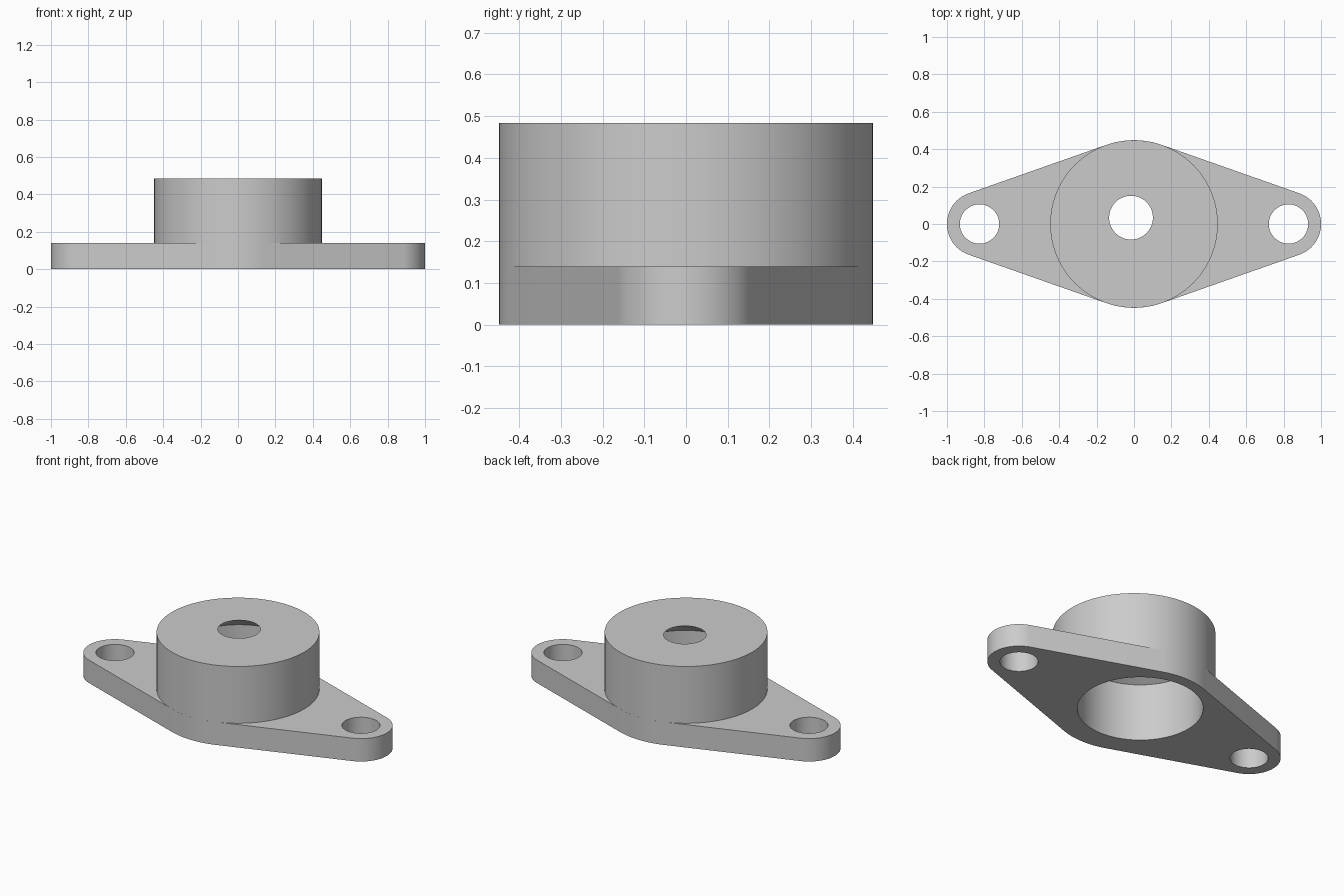
import bpy
import bmesh
from math import cos, sin, pi, acos, radians

cube = bpy.data.objects.get("Cube")
if cube:
    bpy.data.objects.remove(cube, do_unlink=True)

SEGMENTS = 96
FLANGE_TOP, BOSS_TOP, BORE_TOP = 0.139, 0.484, 0.35
BOSS_R, EAR_R, EAR_X, BOLT_R = 0.448, 0.174, 0.826, 0.105
BORE_R, OUTLET_R = 0.346, 0.117
BORE_X, BORE_Y = -0.016, 0.034      # the bore is slightly off centre

grey = bpy.data.materials.new("plain_grey")
grey.use_nodes = True
grey.diffuse_color = (0.6, 0.6, 0.6, 1)
grey.node_tree.nodes["Principled BSDF"].inputs["Base Color"].default_value = grey.diffuse_color


def arc(cx, cy, r, start, end, steps):
    """Points along an arc, both ends included."""
    angles = [start + (end - start) * i / steps for i in range(steps + 1)]
    return [(cx + r * cos(a), cy + r * sin(a)) for a in angles]


def circle(cx, cy, r):
    return arc(cx, cy, r, 0, 2 * pi, SEGMENTS)[:-1]


def finish(bm, name):
    bmesh.ops.recalc_face_normals(bm, faces=bm.faces[:])
    mesh = bpy.data.meshes.new(name)
    bm.to_mesh(mesh)
    bm.free()
    mesh.materials.append(grey)
    obj = bpy.data.objects.new(name, mesh)
    bpy.context.collection.objects.link(obj)
    bpy.ops.object.select_all(action='DESELECT')
    obj.select_set(True)
    bpy.context.view_layer.objects.active = obj
    bpy.ops.object.shade_smooth_by_angle(angle=radians(20))


# Flange: tangent outline around the boss and both ears, with three holes
t = acos((BOSS_R - EAR_R) / EAR_X)
outline = (arc(EAR_X, 0, EAR_R, -t, t, 40)
           + arc(0, 0, BOSS_R, t, pi - t, 24)
           + arc(-EAR_X, 0, EAR_R, pi - t, pi + t, 40)
           + arc(0, 0, BOSS_R, pi + t, 2 * pi - t, 24))
loops = [outline, circle(BORE_X, BORE_Y, BORE_R)]
loops += [circle(side * EAR_X, 0, BOLT_R) for side in (-1, 1)]
bm = bmesh.new()
for loop in loops:
    verts = [bm.verts.new((x, y, 0)) for x, y in loop]
    for i, v in enumerate(verts):
        bm.edges.new((verts[i - 1], v))
bmesh.ops.triangle_fill(bm, edges=bm.edges[:], use_beauty=True, normal=(0, 0, 1))
extruded = bmesh.ops.extrude_face_region(bm, geom=bm.faces[:], use_keep_orig=True)["geom"]
bmesh.ops.translate(bm, vec=(0, 0, FLANGE_TOP),
                    verts=[g for g in extruded if isinstance(g, bmesh.types.BMVert)])
finish(bm, "flange")

# Boss: round body with an off-centre bore ending in a drill cone cut by the top
sections = [(0, 0, BOSS_R, FLANGE_TOP), (0, 0, BOSS_R, BOSS_TOP),
            (BORE_X, BORE_Y, OUTLET_R, BOSS_TOP),
            (BORE_X, BORE_Y, BORE_R, BORE_TOP),
            (BORE_X, BORE_Y, BORE_R, FLANGE_TOP)]
bm = bmesh.new()
rings = [[bm.verts.new((x, y, z)) for x, y in circle(cx, cy, r)]
         for cx, cy, r, z in sections]
for k, ring in enumerate(rings):
    below = rings[k - 1]
    for i in range(SEGMENTS):
        bm.faces.new((below[i - 1], below[i], ring[i], ring[i - 1]))
finish(bm, "boss")
